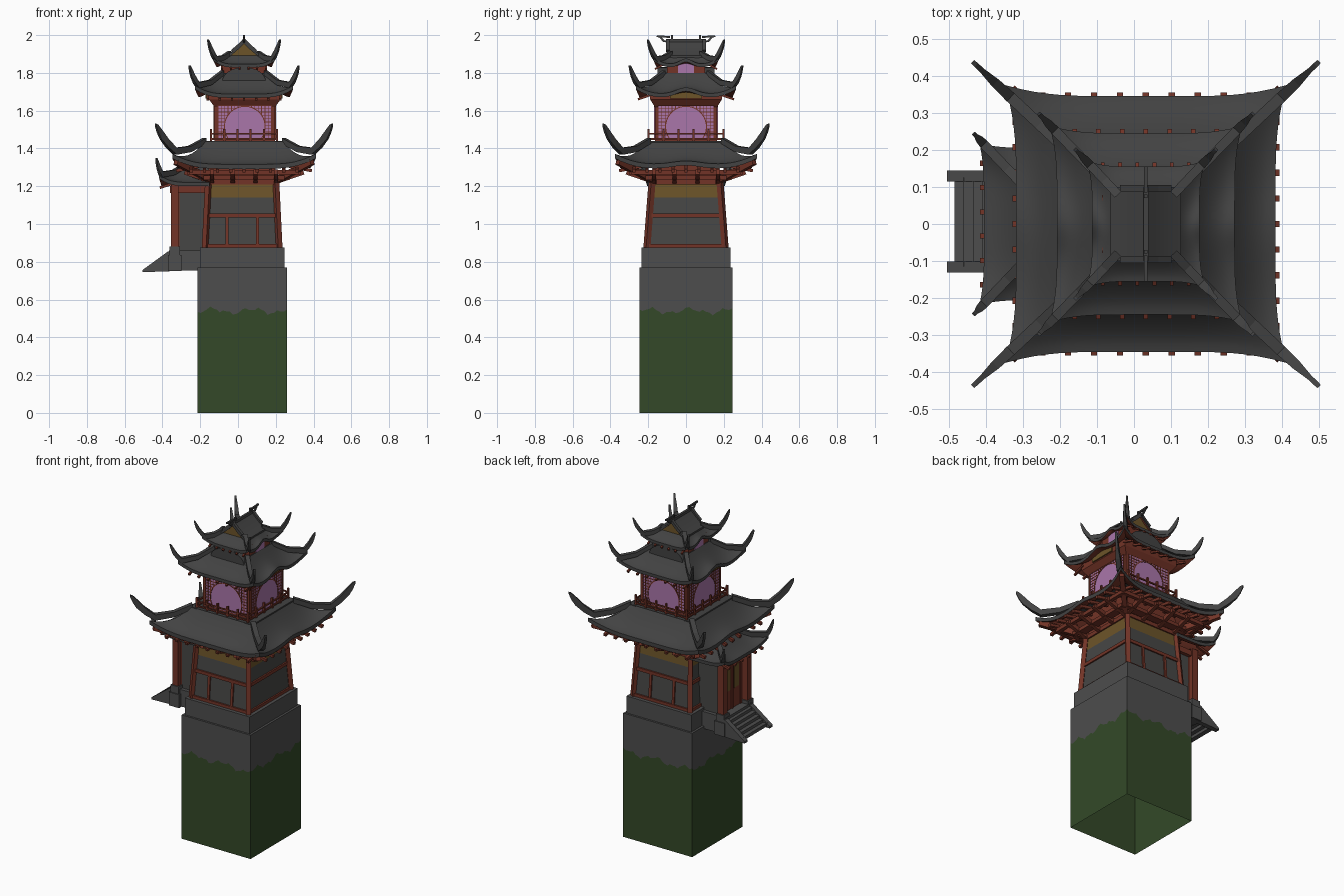
import bpy, bmesh, math
from mathutils import Vector, Matrix

if "Cube" in bpy.data.objects:
    bpy.data.objects.remove(bpy.data.objects["Cube"])


def mat(name, r, g, b):
    m = bpy.data.materials.new(name)
    m.diffuse_color = (r, g, b, 1)
    m.use_nodes = True
    m.node_tree.nodes["Principled BSDF"].inputs["Base Color"].default_value = m.diffuse_color
    return m


TILE = mat("roof tile grey", .055, .055, .055)
STONE = mat("stone grey", .075, .075, .075)
WALL = mat("wall grey", .062, .062, .060)
MOSS = mat("moss green", .033, .066, .021)
RED = mat("timber red", .17, .034, .020)
OCHRE = mat("ochre", .15, .088, .022)
PINK = mat("window purple", .40, .18, .40)
CX, LX = .032, .022          # centre of the roofs / of the lower storey


def finish(name, bm, *mats, smooth=False):
    bmesh.ops.recalc_face_normals(bm, faces=bm.faces[:])
    me = bpy.data.meshes.new(name)
    bm.to_mesh(me)
    bm.free()
    for m in mats:
        me.materials.append(m)
    ob = bpy.data.objects.new(name, me)
    bpy.context.collection.objects.link(ob)
    if smooth:
        bpy.ops.object.select_all(action='DESELECT')
        ob.select_set(True)
        bpy.context.view_layer.objects.active = ob
        bpy.ops.object.shade_smooth_by_angle(angle=math.radians(30))
    return ob


def box(bm, x0, x1, y0, y1, z0, z1):
    m = Matrix.Translation(((x0 + x1) / 2, (y0 + y1) / 2, (z0 + z1) / 2)) @ Matrix.Diagonal((x1 - x0, y1 - y0, z1 - z0, 1))
    bmesh.ops.create_cube(bm, size=1, matrix=m)


def bar(bm, p, q, w, h):
    p, q = Vector(p), Vector(q)
    d = q - p
    m = Matrix.Translation((p + q) / 2) @ d.to_track_quat('X', 'Z').to_matrix().to_4x4() @ Matrix.Diagonal((d.length, w, h, 1))
    bmesh.ops.create_cube(bm, size=1, matrix=m)


def side(k, a, o, z, c):
    """Point on side k (front, right, back, left): a along it, o outwards."""
    x, y = ((a, -o), (o, a), (-a, o), (-o, -a))[k]
    return Vector((c + x, y, z))


def halves(k, h):
    return h if k % 2 == 0 else (h[1], h[0])


def loft(name, c, rows, mats, bands=None):
    """Stack of rectangles (z, half x, half y); bands = material of each band."""
    bm = bmesh.new()
    rings = [[bm.verts.new((c + sx * hx, sy * hy, z)) for sx, sy in ((-1, -1), (1, -1), (1, 1), (-1, 1))] for z, hx, hy in rows]
    for r in range(len(rings) - 1):
        for i in range(4):
            j = (i + 1) % 4
            f = bm.faces.new((rings[r][i], rings[r][j], rings[r + 1][j], rings[r + 1][i]))
            f.material_index = bands[r] if bands else 0
    bm.faces.new(rings[0])
    bm.faces.new(rings[-1])
    return finish(name, bm, *mats)


def thicken(bm, t):
    new = bmesh.ops.extrude_face_region(bm, geom=bm.faces[:])['geom']
    bmesh.ops.translate(bm, vec=(0, 0, t), verts=[v for v in new if isinstance(v, bmesh.types.BMVert)])
    bmesh.ops.recalc_face_normals(bm, faces=bm.faces[:])
    for f in bm.faces:
        f.material_index = int(f.normal.z < -.1)


def roof(name, c, T, E, zt, ze, flare, lift, bump=0, thick=.02, clip=None):
    """Curved hip skirt: concave slope, upswept corners, arched side eaves."""
    bm, n, m = bmesh.new(), 24, 7
    for k in range(4):
        (ta, to), (ea, eo) = halves(k, T), halves(k, E)
        g = {}
        for i in range(n + 1):
            for j in range(m + 1):
                u, v = 2 * i / n - 1, j / m
                f = abs(u) ** 5 * v * v
                a = u * (ta + (ea - ta) * v + flare * f)
                z = zt - (zt - ze) * (1 - (1 - v) ** 1.7) + lift * f
                z += bump * (k % 2) * v * v * math.exp(-(a / (.3 * ea)) ** 2)
                g[i, j] = bm.verts.new(side(k, a, to + (eo - to) * v + flare * f, z, c))
        for i in range(n):
            for j in range(m):
                bm.faces.new((g[i, j], g[i, j + 1], g[i + 1, j + 1], g[i + 1, j]))
    bmesh.ops.remove_doubles(bm, verts=bm.verts[:], dist=.0005)
    if clip is not None:
        bmesh.ops.bisect_plane(bm, geom=bm.verts[:] + bm.edges[:] + bm.faces[:], plane_co=(clip, 0, 0), plane_no=(1, 0, 0), clear_outer=True)
    thicken(bm, thick)
    return finish(name, bm, TILE, RED, smooth=True)


def horns(name, c, ratio, start, eave, tip, s=1, xs=(-1, 1)):
    """Corner ridges running down the hips and curling up to a point."""
    (d0, z0), (d1, z1), (d2, z2) = start, eave, tip
    P = [(d0, z0, .03, .03), ((d0 + d1) / 2, z0 + (z1 - z0) * .78, .03, .032), (d1, z1, .03, .036)]
    P += [(d1 + t * (d2 - d1), z1 + q * (z2 - z1), w, h) for t, q, w, h in ((.4, .3, .026, .045), (.75, .66, .014, .055), (.9, .86, .014, .04), (1, 1, .012, .012))]
    bm = bmesh.new()
    for sx in xs:
        for sy in (-1, 1):
            n = Vector((-sy * ratio, sx, 0)).normalized()
            rings = []
            for d, z, w, h in P:
                p = Vector((c + sx * d, sy * d * ratio, z))
                rings.append([bm.verts.new(p + n * w * s * a / 2 + Vector((0, 0, h * s * b / 2))) for a, b in ((-1, -1), (1, -1), (1, 1), (-1, 1))])
            for A, B in zip(rings, rings[1:]):
                for i in range(4):
                    bm.faces.new((A[i], A[(i + 1) % 4], B[(i + 1) % 4], B[i]))
            bm.faces.new(rings[0])
            bm.faces.new(rings[-1])
    return finish(name, bm, TILE)


def rafters(name, c, E, ze, count, reach, w, sides=range(4)):
    bm = bmesh.new()
    for k in sides:
        ea, eo = halves(k, E)
        for i in range(count):
            a = .8 * ea * (2 * i / (count - 1) - 1)
            bar(bm, side(k, a, eo - reach, ze + .02, c), side(k, a, eo + .009, ze - .008, c), w, w)
    return finish(name, bm, RED)


def frame(bm, c, h, z, w, t):
    for k in range(4):
        ha, ho = halves(k, h)
        bar(bm, side(k, -ha, ho, z, c), side(k, ha, ho, z, c), w, t)


# mossy base with a ragged green edge, open underneath
bm = bmesh.new()
HB, N = (.237, .247), 28
cols = []
for k in range(4):
    ha, ho = halves(k, HB)
    for i in range(N):
        t = 2 * i / N - 1
        zm = .54 + .012 * math.sin(t * 7 + k) + .009 * math.sin(t * 17 + 1) + .004 * math.sin(t * 41)
        cols.append([bm.verts.new(side(k, t * ha, ho, z, LX)) for z in (0, zm, .77)])
for A, B in zip(cols, cols[1:] + cols[:1]):
    for r in range(2):
        bm.faces.new((A[r], B[r], B[r + 1], A[r + 1])).material_index = r
bm.faces.new([q[2] for q in cols]).material_index = 1
finish("mossy_base", bm, MOSS, STONE)
loft("plinth", LX, [(.765, .223, .235), (.875, .223, .235)], [STONE])

# ground storey: tapering walls with an ochre band, timber frame over them
B0, B1 = (.195, .207), (.178, .18)


def wall_half(z):
    t = (z - .875) / .345
    return tuple(p + (q - p) * t for p, q in zip(B0, B1))


loft("ground_walls", LX, [(z, *wall_half(z)) for z in (.87, 1.14, 1.215)] + [(1.42, .175, .175)], [WALL, OCHRE, RED], (0, 1, 2))
bm = bmesh.new()
for sx in (-1, 1):
    for sy in (-1, 1):
        ends = [(LX + sx * wall_half(z)[0], sy * wall_half(z)[1], z) for z in (.875, 1.23)]
        bar(bm, *ends, .027, .027)
for z, t in ((.885, .018), (1.045, .02), (1.222, .024)):
    frame(bm, LX, wall_half(z), z, .018, t)
for k in (0, 2):
    for a in (-.08, .08):
        bar(bm, side(k, a, wall_half(.88)[1], .88, LX), side(k, a, wall_half(1.04)[1], 1.04, LX), .016, .016)
finish("ground_timber_frame", bm, RED)

# brackets under the main roof
bm = bmesh.new()
frame(bm, CX, (.215, .215), 1.245, .05, .022)
frame(bm, CX, (.29, .29), 1.274, .022, .022)
for k in range(4):
    for a in (-.17, -.06, .06, .17):
        bar(bm, side(k, a, .17, 1.225, CX), side(k, a, .315, 1.275, CX), .022, .026)
    bar(bm, side(k, .16, .16, 1.225, CX), side(k, .36, .36, 1.33, CX), .028, .034)
finish("main_brackets", bm, RED)

# main roof
roof("main_roof", CX, (.21, .21), (.35, .345), 1.415, 1.292, .03, .055, .018, .024)
rafters("main_rafters", CX, (.35, .345), 1.29, 9, .13, .017)
horns("main_roof_horns", CX, .937, (.21, 1.44), (.365, 1.385), (.468, 1.525))
loft("main_roof_deck", CX, [(1.40, .215, .212), (1.44, .215, .212)], [TILE])

# upper storey with moon windows and lattice corners
loft("upper_walls", .036, [(1.43, .16, .165), (1.62, .16, .165), (1.66, .19, .19), (1.70, .19, .19)], [RED])
panes, lat = bmesh.new(), bmesh.new()
ZB, ZT, ZC = 1.452, 1.628, 1.515
for k in range(4):
    ha, ho = halves(k, (.16, .165))
    w, o, R = ha - .018, ho + .003, .108
    p, q = side(k, -w, ho - .003, ZB, .036), side(k, w, o, ZT, .036)
    box(panes, min(p.x, q.x), max(p.x, q.x), min(p.y, q.y), max(p.y, q.y), ZB, ZT)
    ring = [(R * math.cos(t), ZC + R * math.sin(t)) for t in [-.6 + i * (math.pi + 1.2) / 24 for i in range(25)]]
    for (a0, z0), (a1, z1) in zip(ring, ring[1:]):
        bar(lat, side(k, a0, o, z0, .036), side(k, a1, o, z1, .036), .005, .005)
    for i in range(-8, 9):
        a = i * w / 8
        lo = ZB if abs(a) >= R else ZC + math.sqrt(R * R - a * a)
        if lo < ZT:
            bar(lat, side(k, a, o, lo, .036), side(k, a, o, ZT, .036), .004, .004)
    for i in range(11):
        z = ZB + i * (ZT - ZB) / 10
        lo = math.sqrt(max(0, R * R - (z - ZC) ** 2))
        for s in (-1, 1):
            bar(lat, side(k, s * lo, o, z, .036), side(k, s * w, o, z, .036), .004, .004)
finish("upper_windows", panes, PINK)
finish("window_lattice", lat, RED)

# balcony railing
bm = bmesh.new()
HR = (.175, .198)
for z in (1.45, 1.478):
    frame(bm, CX, HR, z, .008, .008)
for k in range(4):
    ha, ho = halves(k, HR)
    for i in range(5):
        a = ha * (i / 2.5 - 1)
        bar(bm, side(k, a, ho, 1.43, CX), side(k, a, ho, 1.502, CX), .011, .011)
finish("balcony_railing", bm, RED)

# second roof, with an ochre panel below each arched eave
roof("second_roof", CX, (.12, .12), (.24, .245), 1.78, 1.668, .02, .045, .035, .02)
rafters("second_rafters", CX, (.24, .245), 1.668, 7, .07, .012, (0, 2))
horns("second_roof_horns", CX, 1.03, (.115, 1.80), (.245, 1.735), (.291, 1.835), .85)
bm = bmesh.new()
for s in (-1, 1):
    box(bm, CX + s * .2 - .004, CX + s * .2 + .004, -.085, .085, 1.665, 1.70)
finish("arch_panels", bm, OCHRE)
loft("second_roof_deck", CX, [(1.76, .122, .122), (1.80, .122, .122)], [TILE])

# rounded roof humps at front and back under the top roof
bm = bmesh.new()
f = bm.faces.new([bm.verts.new((CX + .115 * math.cos(t), -.15, 1.755 + .075 * math.sin(t))) for t in [i * math.pi / 16 for i in range(17)]])
ex = bmesh.ops.extrude_face_region(bm, geom=[f])['geom']
bmesh.ops.translate(bm, vec=(0, .30, 0), verts=[v for v in ex if isinstance(v, bmesh.types.BMVert)])
finish("roof_hump", bm, TILE, smooth=True)

# lantern storey below the top roof
loft("lantern_walls", CX, [(1.77, .118, .1), (1.86, .118, .1)], [RED])
bm = bmesh.new()
for s in (-1, 1):
    x = CX + s * .119
    box(bm, x - .003, x + .003, -.042, .042, 1.80, 1.855)
finish("lantern_windows", bm, PINK)

# top roof: hip skirt with a gable above
roof("top_roof", CX, (.08, .085), (.145, .155), 1.88, 1.828, .016, .035, .03, .018)
rafters("top_rafters", CX, (.145, .155), 1.828, 6, .04, .01, (0, 2))
horns("top_roof_horns", CX, 1.06, (.075, 1.905), (.15, 1.873), (.192, 1.972), .8)
bm = bmesh.new()
prof = [(-.095, 1.875), (-.065, 1.895), (-.03, 1.925), (0, 1.955), (.03, 1.925), (.065, 1.895), (.095, 1.875)]
rows = [[bm.verts.new((CX + x, y, z)) for x, z in prof] for y in (-.1, .1)]
for i in range(6):
    bm.faces.new((rows[0][i], rows[0][i + 1], rows[1][i + 1], rows[1][i]))
thicken(bm, .016)
finish("gable_roof", bm, TILE, RED, smooth=True)
bm = bmesh.new()
for y in (-.09, .088):
    f = bm.faces.new([bm.verts.new((CX + x, y, z)) for x, z in prof])
    ex = bmesh.ops.extrude_face_region(bm, geom=[f])['geom']
    bmesh.ops.translate(bm, vec=(0, .002, 0), verts=[v for v in ex if isinstance(v, bmesh.types.BMVert)])
finish("gable_panels", bm, OCHRE)

# gable edge ridges, main ridge and forked finials
bm = bmesh.new()
box(bm, CX - .007, CX + .007, -.1, .1, 1.955, 1.98)
for s in (-1, 1):
    for (x0, z0), (x1, z1) in zip(prof[1:5], prof[2:6]):
        bar(bm, (CX + x0, s * .096, z0 + .02), (CX + x1, s * .096, z1 + .02), .018, .014)
    for p, q in (((.075, 1.95), (.075, 2.0)), ((.08, 1.965), (.12, 1.968)), ((.115, 1.966), (.138, 1.99)), ((.085, 1.99), (.155, 1.994))):
        bar(bm, (CX, s * p[0], p[1]), (CX, s * q[0], q[1]), .01, .01)
finish("ridge_and_finials", bm, TILE)

# entrance porch on the left side: stone floor, pedestals, side walls
bm = bmesh.new()
box(bm, -.365, -.19, -.13, .13, .755, .86)
for s in (-1, 1):
    y = s * .118
    box(bm, -.37, -.30, y - .033, y + .033, .752, .835)
    box(bm, -.363, -.307, y - .027, y + .027, .83, .88)
finish("porch_floor", bm, STONE)
bm = bmesh.new()
box(bm, -.31, -.16, -.108, .108, .85, 1.21)
finish("porch_walls", bm, WALL)
bm = bmesh.new()
box(bm, -.316, -.308, -.108, .108, .86, 1.2)
for y in (-.118, .118):
    box(bm, -.355, -.315, y - .02, y + .02, .87, 1.21)
    box(bm, -.36, -.17, y - .012, y + .012, 1.165, 1.2)
box(bm, -.35, -.32, -.13, .13, 1.16, 1.19)
for y in (-.085, 0, .085):
    box(bm, -.322, -.314, y - .007, y + .007, .86, 1.16)
finish("porch_timber", bm, RED)
bm = bmesh.new()
for y in (-.043, .043):
    box(bm, -.319, -.314, y - .024, y + .024, .98, 1.12)
finish("door_panels", bm, OCHRE)

# porch roof
PX = -.2
roof("porch_roof", PX, (.07, .08), (.205, .205), 1.30, 1.20, .012, .04, 0, .02, clip=-.15)
rafters("porch_rafters", PX, (.205, .205), 1.20, 6, .08, .014, (3,))
horns("porch_roof_horns", PX, 1.05, (.08, 1.31), (.205, 1.262), (.234, 1.345), .85, (-1,))

# stone steps with sloping cheeks
bm = bmesh.new()
for i in range(5):
    x = -.485 + i * .025
    box(bm, x, x + .03, -.115, .125, .752 + i * .018, .772 + i * .018)
for y in (-.131, .115):
    vs = [bm.verts.new((x, y, z)) for x, z in ((-.505, .745), (-.30, .752), (-.36, .855), (-.37, .855), (-.505, .757))]
    ex = bmesh.ops.extrude_face_region(bm, geom=[bm.faces.new(vs)])['geom']
    bmesh.ops.translate(bm, vec=(0, .03, 0), verts=[v for v in ex if isinstance(v, bmesh.types.BMVert)])
finish("porch_steps", bm, STONE)
